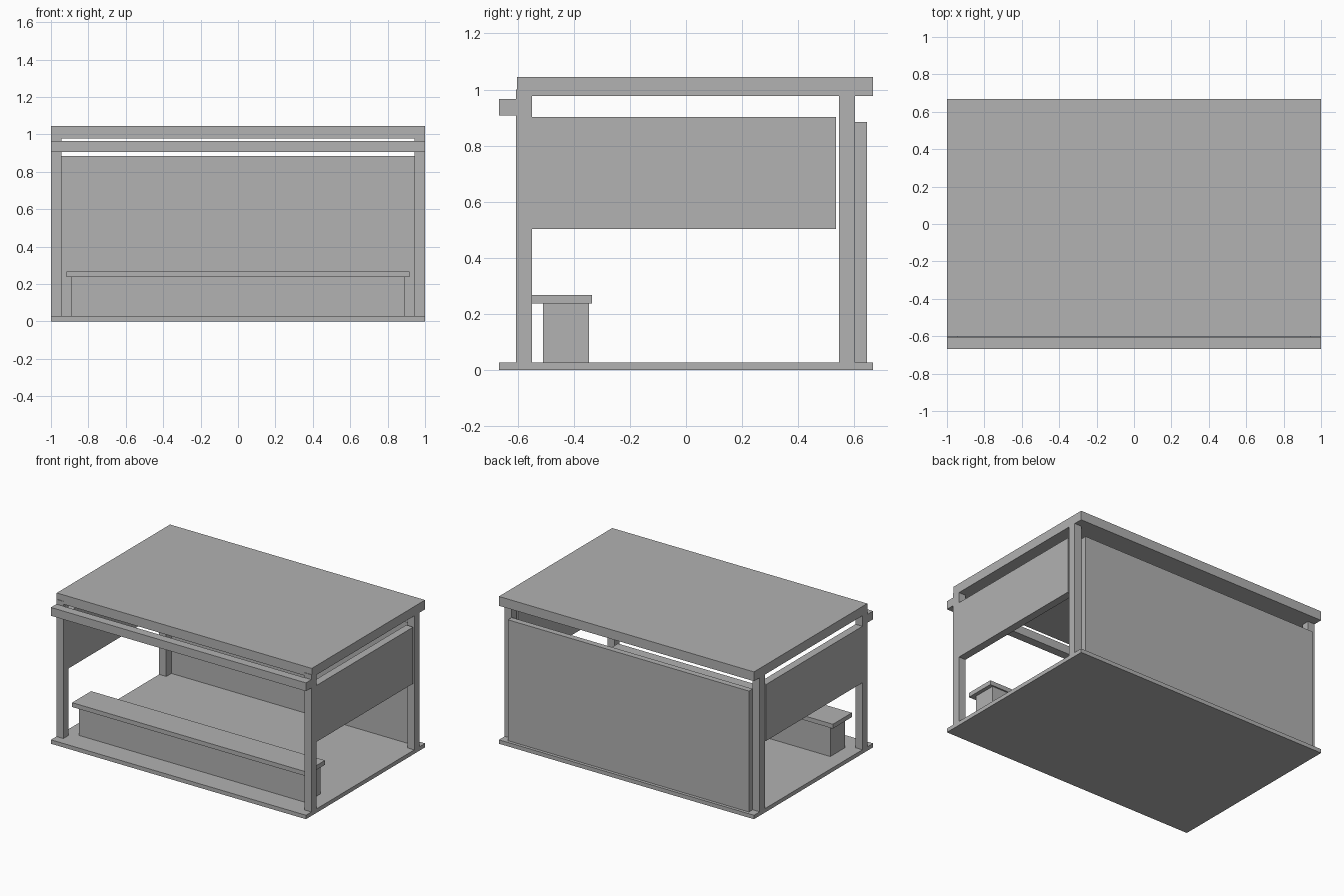
import bpy

default_cube = bpy.data.objects.get("Cube")
if default_cube:
    bpy.data.objects.remove(default_cube, do_unlink=True)

# One plain grey for the whole shelter
GREY = (0.445, 0.445, 0.445, 1.0)
grey = bpy.data.materials.new("plain_grey")
grey.use_nodes = True
grey.diffuse_color = GREY
shader = next(n for n in grey.node_tree.nodes if n.type == "BSDF_PRINCIPLED")
shader.inputs["Base Color"].default_value = GREY


def box(name, x, y, z):
    """Add a box from its (low, high) limits along each axis."""
    limits = (x, y, z)
    bpy.ops.mesh.primitive_cube_add(size=1)
    part = bpy.context.object
    part.name = part.data.name = name
    centre = [(low + high) / 2 for low, high in limits]
    size = [high - low for low, high in limits]
    for v in part.data.vertices:
        v.co = [c + s * k for c, s, k in zip(centre, size, v.co)]
    part.data.materials.append(grey)
    return part


HALF = 1.0            # half width
DEPTH = 0.667         # half depth
INNER = 0.945         # inner side of the posts
FLOOR = 0.028         # top of the floor
ROOF = 0.978          # underside of the roof
FRONT_POST = (-0.606, -0.548)
BACK_POST = (0.546, 0.603)

# Floor and roof slabs
box("floor", (-HALF, HALF), (-DEPTH, DEPTH), (0, FLOOR))
box("roof", (-HALF, HALF), (-0.602, DEPTH), (ROOF, 1.044))

# Posts and half-height side panels, the same on both sides
for side, sign in (("left", 1), ("right", -1)):
    x = sorted((sign * INNER, sign * HALF))
    box(side + "_front_post", x, FRONT_POST, (FLOOR, 1.0))
    box(side + "_back_post", x, BACK_POST, (FLOOR, ROOF))
    box(side + "_panel", x, (FRONT_POST[1], 0.534), (0.503, 0.903))

# Rail across the front and panel behind the back posts
box("front_rail", (-HALF, HALF), (-DEPTH, FRONT_POST[0]), (0.907, 0.966))
box("back_panel", (-INNER, INNER), (BACK_POST[1], 0.645), (FLOOR, 0.885))

# Counter
box("counter_base", (-0.89, 0.89), (-0.509, -0.345), (FLOOR, 0.237))
box("counter_top", (-0.917, 0.917), (FRONT_POST[1], -0.335), (0.237, 0.268))
